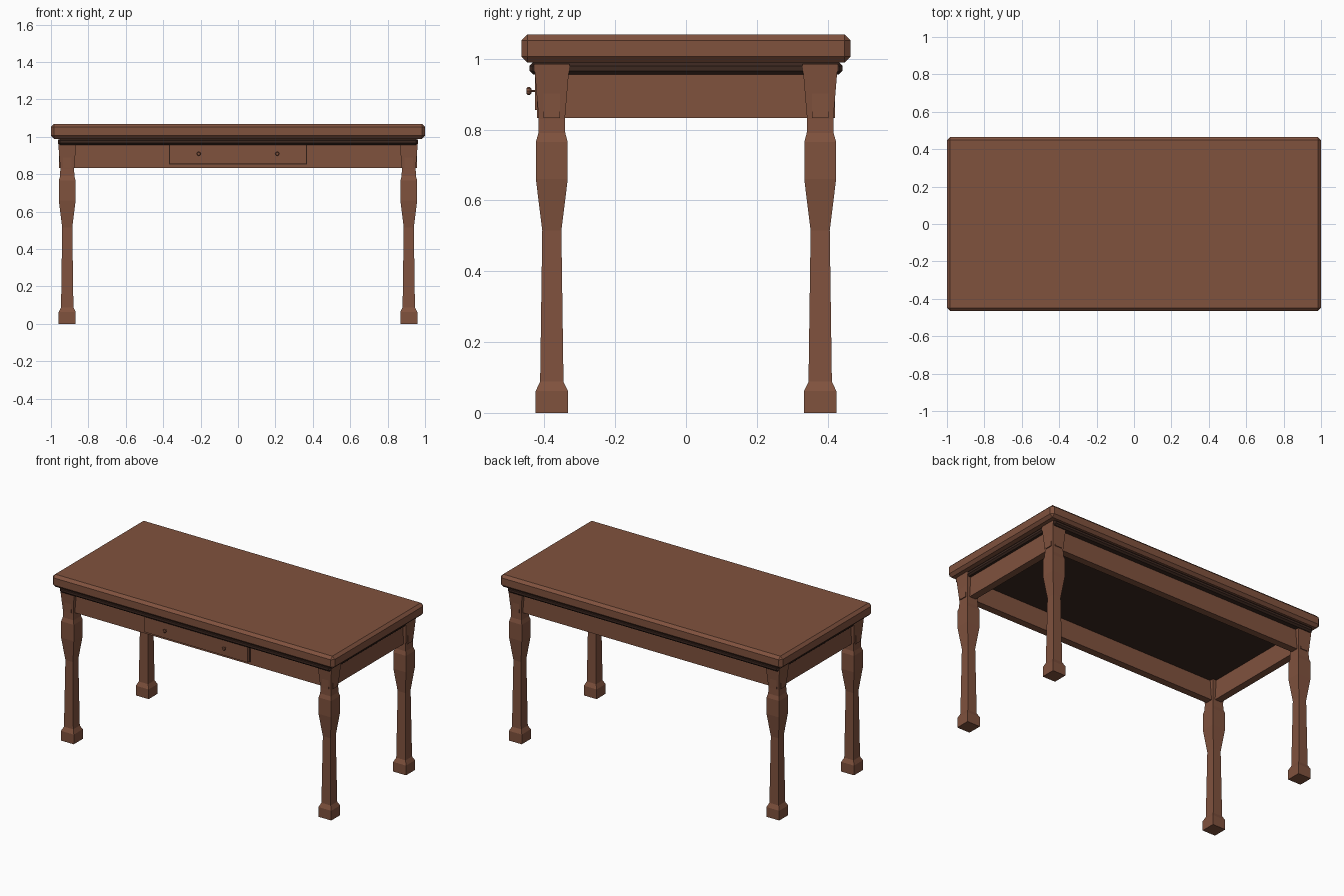
import bpy, bmesh, math
from mathutils import Matrix, Vector

if "Cube" in bpy.data.objects:
    bpy.data.objects.remove(bpy.data.objects["Cube"])


def material(name, rgb):
    m = bpy.data.materials.new(name)
    m.diffuse_color = (*rgb, 1)
    m.use_nodes = True
    m.node_tree.nodes["Principled BSDF"].inputs["Base Color"].default_value = m.diffuse_color
    return m


WOOD = material("brown wood", (0.216, 0.084, 0.048))
DARK = material("dark wood", (0.045, 0.021, 0.0144))


def finish(name, bm, mat):
    bmesh.ops.recalc_face_normals(bm, faces=bm.faces)
    me = bpy.data.meshes.new(name)
    bm.to_mesh(me)
    bm.free()
    me.materials.append(mat)
    ob = bpy.data.objects.new(name, me)
    bpy.context.collection.objects.link(ob)
    return ob


def box(name, lo, hi, mat, bevel=0.0):
    lo, hi = Vector(lo), Vector(hi)
    bm = bmesh.new()
    bmesh.ops.create_cube(bm, size=1)
    bmesh.ops.scale(bm, vec=hi - lo, verts=bm.verts)
    bmesh.ops.translate(bm, vec=(lo + hi) / 2, verts=bm.verts)
    if bevel:
        bmesh.ops.bevel(bm, geom=bm.edges[:], offset=bevel, segments=1,
                        affect='EDGES', profile=0.5)
    return finish(name, bm, mat)


def square_leg(name, x, y, profile):
    # stack of square rings given as (height, half width)
    bm = bmesh.new()
    rings = [[bm.verts.new((x + sx * w, y + sy * w, z))
              for sx, sy in ((-1, -1), (1, -1), (1, 1), (-1, 1))]
             for z, w in profile]
    for a, b in zip(rings, rings[1:]):
        for i in range(4):
            j = (i + 1) % 4
            bm.faces.new((a[i], a[j], b[j], b[i]))
    bm.faces.new(rings[0])
    bm.faces.new(rings[-1])
    return finish(name, bm, WOOD)


def knob(name, x, z):
    # flat bevelled disc on a thin stem, facing the front
    bm = bmesh.new()
    for r1, r2, y0, y1 in ((0.008, 0.011, -0.451, -0.447),
                           (0.011, 0.011, -0.447, -0.441),
                           (0.011, 0.007, -0.441, -0.437),
                           (0.003, 0.003, -0.438, -0.424)):
        bmesh.ops.create_cone(
            bm, cap_ends=True, segments=8, radius1=r1, radius2=r2, depth=y1 - y0,
            matrix=Matrix.Translation((x, (y0 + y1) / 2, z))
            @ Matrix.Rotation(-math.pi / 2, 4, 'X'))
    return finish(name, bm, WOOD)


# top board and the dark moulding beneath it
box("table_top", (-1, -0.465, 0.989), (1, 0.465, 1.069), WOOD, 0.017)
box("under_moulding", (-0.961, -0.442, 0.956), (0.961, 0.442, 0.99), DARK, 0.01)

# legs
LEG_X, LEG_Y = 0.913, 0.379
PROFILE = [(0, 0.0455), (0.062, 0.0455), (0.088, 0.033), (0.515, 0.027),
           (0.66, 0.045), (0.765, 0.045), (0.79, 0.038), (0.83, 0.037),
           (0.985, 0.05)]
for sy, side in ((-1, "front"), (1, "back")):
    for sx, hand in ((-1, "left"), (1, "right")):
        square_leg(f"{side}_{hand}_leg", sx * LEG_X, sy * LEG_Y, PROFILE)

# apron boards, running through the legs
T = 0.023
for s, n in ((-1, "front"), (1, "back")):
    box(n + "_apron", (-0.956, s * LEG_Y - T, 0.833),
        (0.956, s * LEG_Y + T, 0.96), WOOD)
for s, n in ((-1, "left"), (1, "right")):
    box(n + "_apron", (s * LEG_X - T, -0.421, 0.833),
        (s * LEG_X + T, 0.421, 0.96), WOOD)

# drawer front with a dark gap around it, and two knobs
box("drawer_gap", (-0.37, -0.406, 0.851), (0.37, -0.40, 0.958), DARK)
box("drawer_front", (-0.366, -0.426, 0.855), (0.366, -0.40, 0.957), WOOD)
for s, n in ((-1, "left"), (1, "right")):
    knob(n + "_drawer_knob", s * 0.21, 0.909)
